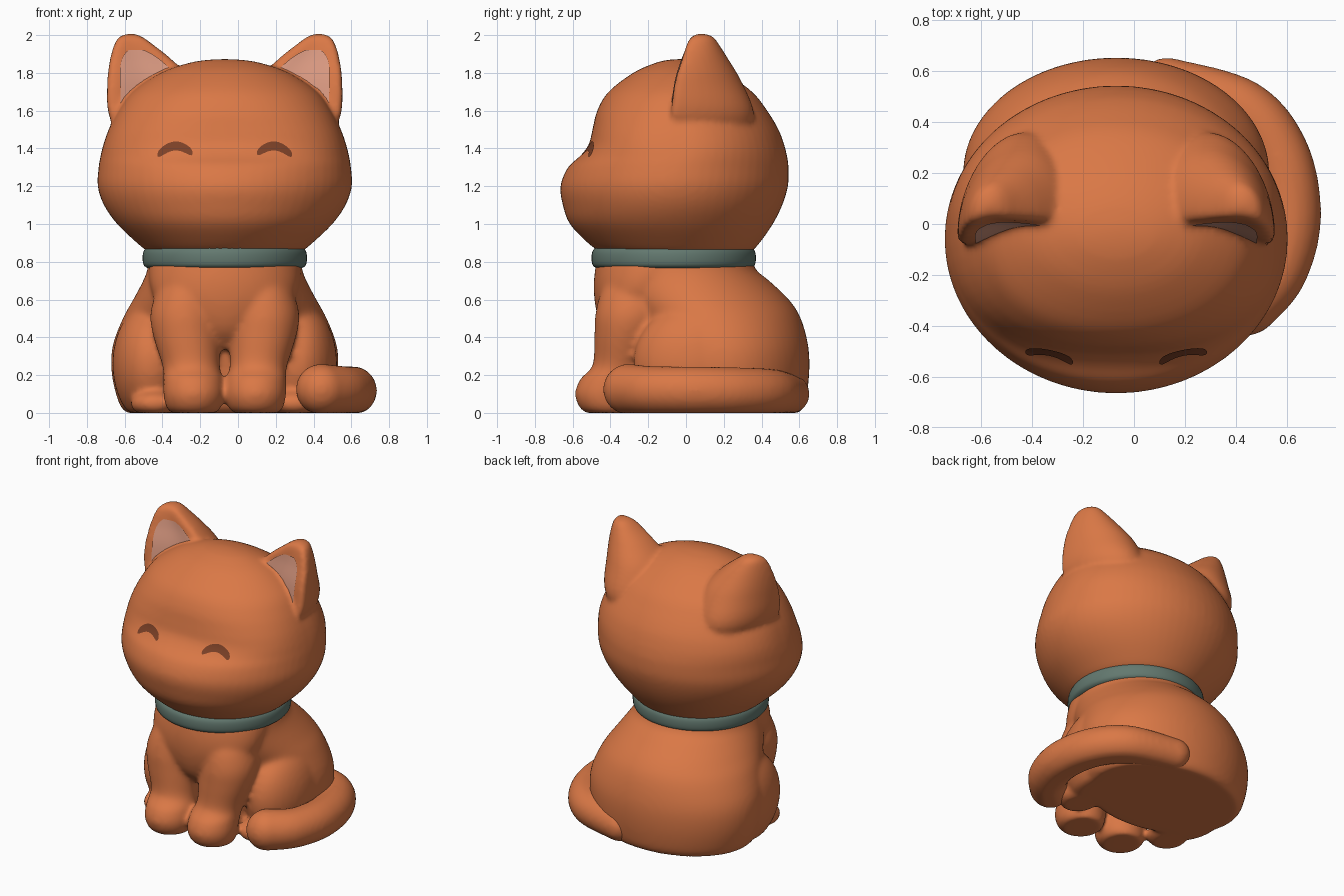
import bpy, bmesh, math
from mathutils import Vector, Matrix
from mathutils.bvhtree import BVHTree

if "Cube" in bpy.data.objects:
    bpy.data.objects.remove(bpy.data.objects["Cube"])

CX = -0.07          # x of the cat's own middle plane
SIDES = {"left": 1, "right": -1}


def material(name, rgb):
    m = bpy.data.materials.new(name)
    m.use_nodes = True
    m.diffuse_color = (*rgb, 1)
    m.node_tree.nodes["Principled BSDF"].inputs["Base Color"].default_value = (*rgb, 1)
    return m


FUR = material("orange_fur", (0.70, 0.188, 0.061))
PINK = material("inner_ear_pink", (0.70, 0.32, 0.22))
DARK = material("eye_brown", (0.20, 0.052, 0.02))
TEAL = material("collar_teal", (0.125, 0.19, 0.16))


def spline(rows, steps):
    """Smooth curve through rows of any width."""
    pts = [Vector(r) for r in rows]
    out = []
    for i in range(len(pts) - 1):
        a, b, c, d = pts[max(i - 1, 0)], pts[i], pts[i + 1], pts[min(i + 2, len(pts) - 1)]
        for k in range(steps):
            t = k / steps
            out.append(0.5 * (2 * b + (c - a) * t + (2 * a - 5 * b + 4 * c - d) * t**2
                              + (3 * b - a - 3 * c + d) * t**3))
    return out + [pts[-1]]


def power(value, p):
    return math.copysign(abs(value) ** p, value)


def oval(t, mid, half, front, back, square=1):
    """Ellipse; a square value under 1 makes its front half broader."""
    yc = (front + back) / 2
    p = square if math.sin(t) < 0 else 1
    return mid + half * power(math.cos(t), p), yc + (back - yc) * power(math.sin(t), p)


def ear_section(t, mid, half, front, back):
    """Round back, flat dished front, outer edge turned slightly forward."""
    u, v = math.cos(t), math.sin(t)
    yc = min(front + 0.05, (front + back) / 2)
    if v >= 0:
        y = yc + v * (back - yc)
    else:
        y = yc - (yc - front) * math.sqrt(-v) + 0.17 * half * (1 - u * u) ** 2
    return mid + half * u, y - 0.13 * half * u


def loft(bm, rows, side=1, section=oval, segments=64, steps=4):
    """Stack sections; rows are z, middle, half width, front y, back y."""
    rings = []
    for z, *shape in spline(rows, steps):
        ring = []
        for k in range(segments):
            x, y = section(2 * math.pi * k / segments, *shape)
            ring.append(bm.verts.new((CX + side * x, y, z)))
        rings.append(ring)
    for a, b in zip(rings, rings[1:]):
        for k in range(segments):
            n = (k + 1) % segments
            bm.faces.new((a[k], a[n], b[n], b[k]))
    bm.faces.new(rings[0])
    bm.faces.new(rings[-1])


def ellipsoid(bm, centre, radii):
    mat = Matrix.Translation(centre) @ Matrix.Diagonal((*radii, 1))
    made = bmesh.ops.create_uvsphere(bm, u_segments=32, v_segments=20, radius=1, matrix=mat)
    for v in made["verts"]:
        v.co.z = max(v.co.z, 0)       # flat where it rests on the floor


def finish(bm, name, mat):
    me = bpy.data.meshes.new(name)
    bm.to_mesh(me)
    bm.free()
    me.materials.append(mat)
    for p in me.polygons:
        p.use_smooth = True
    ob = bpy.data.objects.new(name, me)
    bpy.context.collection.objects.link(ob)
    return ob


def solid(bm, name, mat):
    bmesh.ops.recalc_face_normals(bm, faces=bm.faces)
    return finish(bm, name, mat)


def plate(grid, name, mat):
    """Thin skin through a grid of points, facing the front."""
    bm = bmesh.new()
    lines = [[bm.verts.new(p) for p in line] for line in grid]
    for a, b in zip(lines, lines[1:]):
        for k in range(len(a) - 1):
            f = bm.faces.new((a[k], b[k], b[k + 1], a[k + 1]))
            f.normal_update()
            if f.normal.y > 0:
                f.normal_flip()
    finish(bm, name, mat)


def fuse(ob, iterations):
    """Melt overlapping volumes into one soft skin."""
    r = ob.modifiers.new("fuse", 'REMESH')
    r.mode = 'VOXEL'
    r.voxel_size = 0.015
    r.use_smooth_shade = True
    s = ob.modifiers.new("soften", 'SMOOTH')
    s.factor = 0.5
    s.iterations = iterations


# Body: torso, chest, front legs with paws, haunches and hind feet
bm = bmesh.new()
loft(bm, [(0, 0, .52, -.18, .60), (.05, 0, .56, -.22, .63), (.2, 0, .598, -.25, .652),
          (.35, 0, .595, -.27, .648), (.5, 0, .54, -.32, .608), (.6, 0, .485, -.40, .545),
          (.7, 0, .432, -.46, .44), (.76, 0, .41, -.48, .37), (.86, 0, .39, -.45, .33)])
loft(bm, [(.34, 0, .08, -.36, 0), (.42, 0, .2, -.43, 0), (.5, 0, .3, -.465, 0),
          (.6, 0, .37, -.485, 0), (.7, 0, .4, -.488, .1), (.8, 0, .4, -.475, .2)])
for s in SIDES.values():
    loft(bm, [(0, .165, .12, -.53, -.27), (.03, .165, .145, -.565, -.26),
              (.1, .165, .16, -.588, -.25), (.18, .168, .157, -.56, -.22),
              (.25, .178, .152, -.495, -.2), (.4, .2, .177, -.485, -.15),
              (.52, .21, .185, -.48, -.1), (.64, .2, .16, -.45, -.1), (.72, .19, .12, -.4, -.1)], side=s)
    ellipsoid(bm, (CX + s * .39, .05, .26), (.205, .33, .32))
    ellipsoid(bm, (CX + s * .37, -.19, .05), (.13, .14, .075))
fuse(solid(bm, "body", FUR), 12)

# Tail wrapped round the left side
bm = bmesh.new()
for x, y, z, r in spline([(.44, -.305, .125, .134), (.555, -.18, .12, .128),
                          (.608, .03, .118, .128), (.565, .27, .115, .126),
                          (.42, .45, .11, .122), (.13, .55, .1, .105)], 9):
    ellipsoid(bm, (x, y, z), (r, r, r))
fuse(solid(bm, "tail", FUR), 8)

# Collar
bm = bmesh.new()
loft(bm, [(z, 0, r, -.065 - r, -.065 + r) for z, r in
          ((.765, .39), (.768, .412), (.785, .43), (.82, .435), (.855, .43), (.877, .412), (.88, .39))])
solid(bm, "collar", TEAL)

# Head with both ears grown out of it
bm = bmesh.new()
loft(bm, [(.8, 0, .3, -.36, .25, 1), (.85, 0, .4, -.45, .34, 1), (.9, 0, .465, -.52, .39, 1),
          (1, 0, .57, -.615, .46, 1), (1.1, 0, .64, -.652, .51, 1), (1.2, 0, .673, -.665, .54, 1),
          (1.3, 0, .668, -.625, .543, .95), (1.36, 0, .658, -.56, .535, .85),
          (1.42, 0, .643, -.515, .52, .78), (1.5, 0, .615, -.495, .49, .8),
          (1.6, 0, .565, -.47, .43, .88), (1.7, 0, .49, -.41, .35, .95), (1.8, 0, .34, -.28, .21, 1),
          (1.85, 0, .2, -.17, .1, 1), (1.868, 0, .1, -.1, .02, 1), (1.873, 0, .01, -.04, -.02, 1)])
ear_rows = [(z, (i + o) / 2, (o - i) / 2, f, b) for z, i, o, f, b in (
    (1.42, .14, .54, -.07, .32), (1.58, .14, .615, -.07, .36), (1.75, .17, .622, -.05, .295),
    (1.87, .28, .608, -.02, .225), (1.95, .38, .585, 0, .175), (1.99, .435, .56, .02, .145),
    (2.008, .48, .515, .06, .1))]
for s in SIDES.values():
    loft(bm, ear_rows, side=s, section=ear_section)
head = solid(bm, "head", FUR)
fuse(head, 7)
bpy.context.view_layer.update()
face = BVHTree.FromObject(head, bpy.context.evaluated_depsgraph_get())

for label, s in SIDES.items():
    # Pink inside of the ear, rounded off towards the tip
    grid = []
    for z, *shape in spline(ear_rows, 12):
        if 1.5 < z < 1.925:
            reach = .7 * math.sqrt(1 - ((z - 1.5) / .43) ** 10)
            line = []
            for k in range(17):
                x, y = ear_section(-math.acos(reach * (k / 8 - 1)), *shape)
                line.append((CX + s * x, y - .008, z))
            grid.append(line)
    plate(grid, label + "_inner_ear", PINK)

    # Closed smiling eye hugging the face
    grid = []
    for k in range(25):
        t = k / 24
        x = CX + s * (.17 + .187 * t)
        z = 1.366 + .042 * math.sin(math.pi * t) + .01 * (1 - t)
        half = .006 + .018 * math.sqrt(1 - (2 * t - 1) ** 6)
        line = []
        for w in (-1, -.5, 0, .5, 1):
            hit = face.ray_cast(Vector((x, -2, z + w * half)), Vector((0, 1, 0)))[0]
            line.append(hit + Vector((0, -.007, 0)))
        grid.append(line)
    plate(grid, label + "_eye", DARK)
